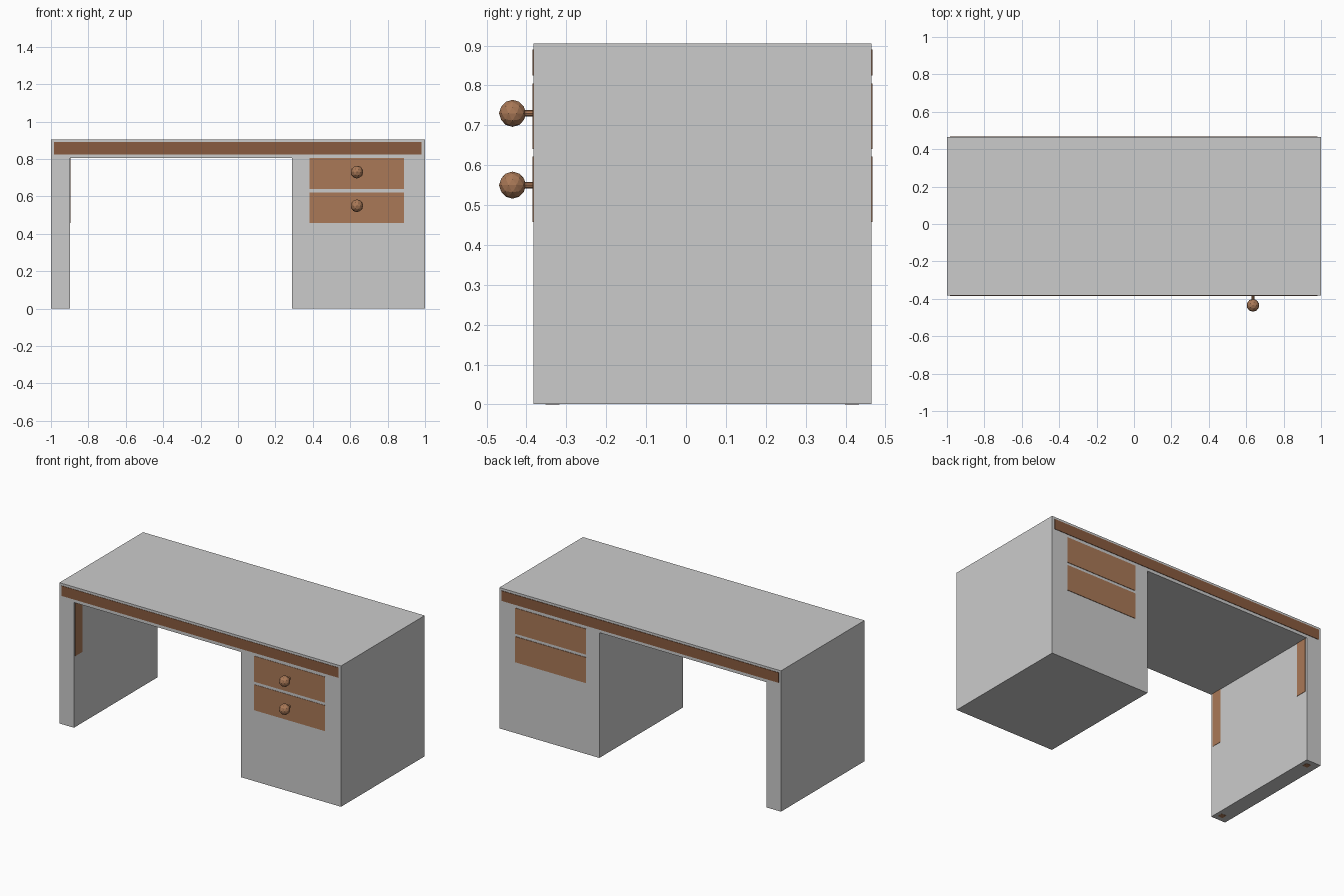
import bpy, bmesh
from math import radians
from mathutils import Matrix

if "Cube" in bpy.data.objects:
    bpy.data.objects.remove(bpy.data.objects["Cube"])


def material(name, rgb):
    m = bpy.data.materials.new(name)
    m.diffuse_color = (*rgb, 1)
    m.use_nodes = True
    m.node_tree.nodes["Principled BSDF"].inputs["Base Color"].default_value = m.diffuse_color
    return m


WOOD = material("wood", (0.40, 0.19, 0.095))
DARK_WOOD = material("dark_wood", (0.25, 0.105, 0.05))


def add_object(name, bm, mat=None):
    bmesh.ops.recalc_face_normals(bm, faces=bm.faces)
    mesh = bpy.data.meshes.new(name)
    bm.to_mesh(mesh)
    bm.free()
    if mat:
        mesh.materials.append(mat)
    ob = bpy.data.objects.new(name, mesh)
    bpy.context.collection.objects.link(ob)
    return ob


def box(name, x, y, z, mat):
    bm = bmesh.new()
    bmesh.ops.create_cube(bm, size=1)
    for v in bm.verts:
        for i, (lo, hi) in enumerate((x, y, z)):
            v.co[i] = lo if v.co[i] < 0 else hi
    return add_object(name, bm, mat)


FRONT, BACK = -0.383, 0.465

# Desk body: one profile with the knee space, extruded front to back
profile = [(-1, 0.001), (-0.897, 0.001), (-0.897, 0.805), (0.29, 0.805),
           (0.29, 0.001), (1, 0.001), (1, 0.905), (-1, 0.905)]
bm = bmesh.new()
face = bm.faces.new([bm.verts.new((x, FRONT, z)) for x, z in profile])
ext = bmesh.ops.extrude_face_region(bm, geom=[face])
moved = [g for g in ext["geom"] if isinstance(g, bmesh.types.BMVert)]
bmesh.ops.translate(bm, verts=moved, vec=(0, BACK - FRONT, 0))
add_object("desk_body", bm)

# Table slab showing as a band at the front and back
box("table_band", (-0.985, 0.982), (FRONT - 0.002, BACK + 0.003), (0.825, 0.89), DARK_WOOD)

for z0, z1, zk in ((0.64, 0.805, 0.73), (0.457, 0.622, 0.55)):
    # Drawers running through the pedestal
    box("drawer", (0.383, 0.887), (FRONT - 0.002, BACK + 0.003), (z0, z1), WOOD)

    # Faceted knob and its stem
    bm = bmesh.new()
    bmesh.ops.create_icosphere(bm, subdivisions=2, radius=0.034,
                               matrix=Matrix.Translation((0.636, -0.435, zk)))
    add_object("drawer_knob", bm, WOOD)
    bm = bmesh.new()
    turn = Matrix.Translation((0.636, -0.393, zk)) @ Matrix.Rotation(radians(90), 4, 'X')
    bmesh.ops.create_cone(bm, cap_ends=True, segments=8, radius1=0.008,
                          radius2=0.008, depth=0.03, matrix=turn)
    add_object("knob_stem", bm, WOOD)

# Tapered posts inside the left side: visible on the inner face and at the foot
for name, yc in (("front_post", -0.335), ("back_post", 0.416)):
    box(name, (-0.968, -0.895), (yc - 0.036, yc + 0.036), (0.457, 0.81), WOOD)
    foot = box(name + "_foot", (-0.968, -0.898), (yc - 0.035, yc + 0.035), (0, 0.457), WOOD)
    for v in foot.data.vertices:
        if v.co.z < 0.1:
            v.co.x = -0.938 + (v.co.x + 0.933) * 0.5
            v.co.y = yc + (v.co.y - yc) * 0.5
